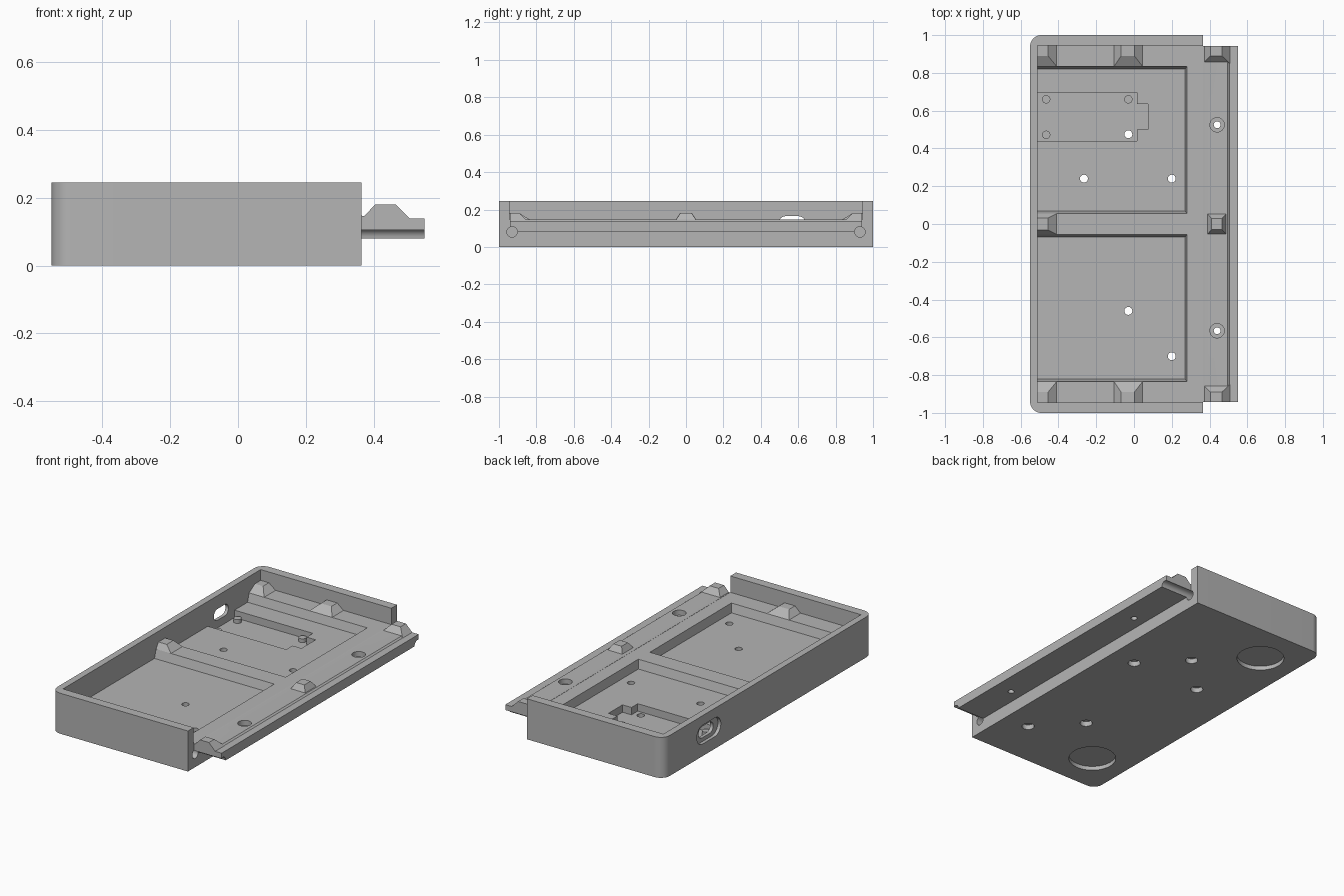
import bpy, bmesh, math
from mathutils import Matrix

old = bpy.data.objects.get("Cube")
if old:
    bpy.data.objects.remove(old, do_unlink=True)

grey = bpy.data.materials.new("matte grey")
grey.use_nodes = True
colour = (0.46, 0.46, 0.46, 1)
grey.diffuse_color = colour
grey.node_tree.nodes["Principled BSDF"].inputs["Base Color"].default_value = colour

FLOOR, LEDGE, BUMP = 0.095, 0.146, 0.18
WALL_X, WALL_Y, EDGE = -0.51, 0.945, 0.365


def finish(name, bm):
    bmesh.ops.recalc_face_normals(bm, faces=bm.faces)
    mesh = bpy.data.meshes.new(name)
    bm.to_mesh(mesh)
    bm.free()
    mesh.materials.append(grey)
    obj = bpy.data.objects.new(name, mesh)
    bpy.context.collection.objects.link(obj)
    return obj


def loft(name, lower, upper):
    """Solid between two matching outlines."""
    bm = bmesh.new()
    a = [bm.verts.new(p) for p in lower]
    b = [bm.verts.new(p) for p in upper]
    bm.faces.new(a)
    bm.faces.new(b)
    n = len(a)
    for i in range(n):
        j = (i + 1) % n
        bm.faces.new((a[i], a[j], b[j], b[i]))
    return finish(name, bm)


def taper(name, base, top, z0, z1, side=1):
    """Block from rectangle base to rectangle top; side=-1 mirrors it in y."""
    def ring(r, z):
        x0, x1, y0, y1 = r
        return [(x, y * side, z) for x, y in ((x0, y0), (x1, y0), (x1, y1), (x0, y1))]
    return loft(name, ring(base, z0), ring(top, z1))


def box(name, rect, z0, z1):
    return taper(name, rect, rect, z0, z1)


def rod(name, centre, radius, length, axis="Z"):
    """Cylinder starting at centre and running along +axis."""
    bm = bmesh.new()
    bmesh.ops.create_cone(bm, cap_ends=True, segments=32, radius1=radius,
                          radius2=radius, depth=length,
                          matrix=Matrix.Translation((0, 0, length / 2)))
    if axis == "X":
        bm.transform(Matrix.Rotation(math.pi / 2, 4, "Y"))
    bm.transform(Matrix.Translation(centre))
    return finish(name, bm)


def slot(name, y, z, half_w, half_h, x0, x1):
    """Stadium-shaped prism running along x."""
    pts = []
    for s in (1, -1):
        for i in range(13):
            t = -math.pi / 2 + math.pi * i / 12
            pts.append((y + s * (half_w - half_h + half_h * math.cos(t)),
                        z + s * half_h * math.sin(t)))
    return loft(name, [(x0, *p) for p in pts], [(x1, *p) for p in pts])


def cut(obj, *cutters):
    for c in cutters:
        m = obj.modifiers.new("cut", "BOOLEAN")
        m.operation, m.solver, m.object = "DIFFERENCE", "EXACT", c
        bpy.context.view_layer.objects.active = obj
        bpy.ops.object.modifier_apply(modifier=m.name)
        bpy.data.objects.remove(c, do_unlink=True)


# Case block, rounded on its two closed corners
R = 0.06
outline = [(EDGE, -1), (EDGE, 1)]
for cy, start in ((1 - R, 90), (R - 1, 180)):
    for i in range(11):
        t = math.radians(start + 9 * i)
        outline.append((R - 0.55 + R * math.cos(t), cy + R * math.sin(t)))
case = loft("case", [(x, y, 0) for x, y in outline], [(x, y, 0.245) for x, y in outline])

# Two sloped pockets, then the open tray above the ledge
for s in (1, -1):
    cut(case, taper("pocket", (WALL_X, 0.27, 0.07, 0.82), (WALL_X, 0.283, 0.052, 0.838),
                    FLOOR, LEDGE + 0.011, s))
cut(case, box("tray", (WALL_X, 0.5, -WALL_Y, WALL_Y), LEDGE, 0.3))

# Board recess with its connector notch
cut(case, box("recess", (WALL_X, 0.015, 0.44, 0.695), 0.05, 0.12),
    box("notch", (0, 0.075, 0.5, 0.635), 0.05, 0.12))

# Screw holes, counterbored from below
for x, y in ((-0.03, 0.475), (-0.265, 0.24), (0.2, 0.24), (-0.03, -0.46), (0.2, -0.7)):
    cut(case, rod("hole", (x, y, -0.1), 0.021, 0.3), rod("bore", (x, y, -0.1), 0.035, 0.13))

# Shallow round seats for the feet
for y in (0.745, -0.745):
    cut(case, rod("foot_seat", (-0.315, y, -0.1), 0.134, 0.125))

# Port opening in the end wall
cut(case, slot("port_recess", 0.567, 0.13, 0.115, 0.057, -0.6, -0.53),
    slot("port_hole", 0.567, 0.13, 0.07, 0.034, -0.6, -0.48))

# Stepped tongue along the open side
profile = [(EDGE, 0.08), (0.55, 0.08), (0.55, 0.138), (0.505, 0.138),
           (0.495, LEDGE), (0.374, LEDGE), (EDGE, LEDGE + 0.001)]
tongue = loft("tongue", [(x, -0.942, z) for x, z in profile],
              [(x, 0.942, z) for x, z in profile])
for y in (0.525, -0.565):
    cut(tongue, rod("hole", (0.44, y, 0), 0.018, 0.3), rod("bore", (0.44, y, 0.115), 0.038, 0.1))

# Round channels under the tongue, continuing into the case
for y, z in ((-0.93, 0.08), (-0.375, 0.066), (0.335, 0.066), (0.93, 0.08)):
    for part in (case, tongue):
        cut(part, rod("channel", (0.285, y, z), 0.028, 0.4, "X"))

# Locating bumps
parts = [case, tongue]
LOW = LEDGE - 0.012
for s, side in ((1, "back"), (-1, "front")):
    parts += [
        taper(side + "_corner_bump", (WALL_X, -0.41, 0.835, WALL_Y),
              (WALL_X, -0.455, 0.89, WALL_Y), LEDGE, BUMP, s),
        taper(side + "_middle_bump", (-0.105, 0.045, 0.835, WALL_Y),
              (-0.068, 0.002, 0.89, WALL_Y), LEDGE, BUMP, s),
        taper(side + "_tongue_bump", (EDGE, 0.507, 0.85, 0.942),
              (0.405, 0.465, 0.89, 0.942), 0.138, BUMP, s)]
parts += [
    taper("rib_end_bump", (WALL_X, -0.41, -0.055, 0.055),
          (WALL_X, -0.455, -0.032, 0.032), LEDGE, BUMP),
    taper("tongue_centre_bump", (0.39, 0.487, -0.053, 0.053),
          (0.41, 0.465, -0.03, 0.03), LEDGE, BUMP)]

# Board posts in the recess
for i, (x, y) in enumerate(((-0.465, 0.66), (-0.03, 0.66), (-0.465, 0.472))):
    parts.append(rod(f"board_post_{i + 1}", (x, y, 0.045), 0.022, 0.028))

# Round surfaces smooth, edges sharp
bpy.ops.object.select_all(action="DESELECT")
for p in parts:
    p.select_set(True)
bpy.context.view_layer.objects.active = case
bpy.ops.object.shade_smooth_by_angle(angle=math.radians(30))
